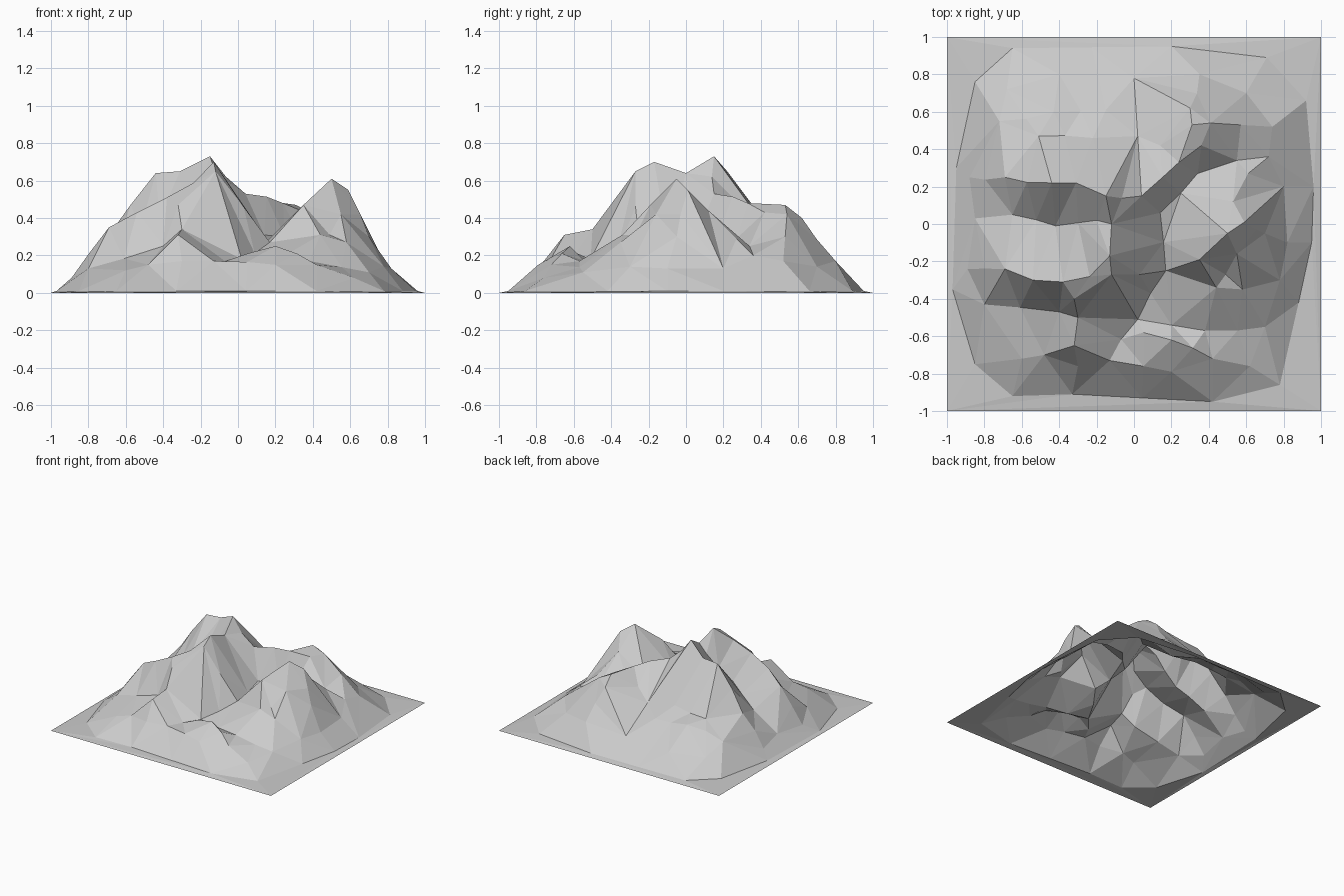
import bpy, random
from mathutils import Vector
from mathutils.geometry import delaunay_2d_cdt

random.seed(4)

# Crest lines of the massif, highest end first
RIDGES = [
    # rear-left arm, from the main summit
    [(-.15, .15, .73), (-.31, .22, .65), (-.44, .22, .64), (-.69, .25, .31), (-.88, .25, .07)],
    # saddle and front-left arm, over the second summit
    [(-.15, .15, .73), (-.12, 0, .64), (-.13, -.17, .70), (-.12, -.27, .65), (-.38, -.31, .51),
     (-.54, -.30, .43), (-.69, -.24, .35), (-.89, -.24, .08)],
    # arm to the north-east summit
    [(-.15, .15, .73), (.04, .15, .53), (.24, .33, .48), (.36, .42, .43), (.31, .53, .47),
     (.41, .54, .42), (.57, .53, .30), (.74, .52, .17)],
    # shoulder above the valley mouth
    [(-.12, -.27, .65), (.03, -.27, .46)],
    # east summit: north arm, then south-west spur
    [(.50, -.05, .61), (.53, .12, .44), (.61, .27, .29)],
    [(.50, -.05, .61), (.35, -.19, .47), (.44, -.34, .31), (.58, -.35, .27)],
    [(.50, -.05, .61), (.59, .01, .55), (.70, -.05, .30), (.82, -.1, .13)],
    # front foothills
    [(-.38, -.31, .51), (-.32, -.40, .47), (-.30, -.50, .34), (-.32, -.65, .31), (-.48, -.70, .15)],
    [(.05, -.58, .21), (.20, -.62, .25), (.42, -.72, .15)],
    # rear foothills
    [(.31, .53, .47), (.30, .62, .40), (.35, .80, .17)],
    [(-.15, .61, .26), (-.43, .60, .28), (-.72, .55, .20)],
]

# Valley floors, highest end first
VALLEYS = [
    [(-.20, .02, .58), (-.42, -.01, .40), (-.65, .05, .25), (-.85, .03, .10)],
    [(.14, .06, .31), (.34, .27, .29), (.55, .34, .25), (.72, .36, .20)],
    [(.14, .06, .31), (.17, -.25, .27), (.02, -.51, .18), (-.13, -.73, .17)],
    [(.02, -.51, .18), (.38, -.57, .17), (.70, -.55, .11)],
    [(-.40, -.47, .25), (-.80, -.43, .13)],
    [(.14, .42, .37), (.02, .47, .29), (-.22, .46, .33), (-.51, .47, .30)],
    [(.55, -.16, .42), (.49, -.27, .31)],
]

# Ring where the slopes meet the flat base sheet
FOOT = [(-.97, -.35), (-.85, -.75), (-.65, -.92), (-.33, -.91), (.42, -.95), (.78, -.86), (.88, -.42),
        (.95, -.1), (.96, .2), (.92, .66), (.71, .89), (.2, .95), (-.65, .94), (-.85, .76), (-.95, .3)]

points, edges = [], []


def add_line(path, step=.17, closed=False):
    """Walk a path, adding slightly roughened points between its corners."""
    path = [Vector(p) for p in path]
    if closed:
        path.append(path[0])
    start = len(points)
    points.append(path[0])
    for a, b in zip(path, path[1:]):
        n = max(1, round((b - a).length / step))
        for i in range(1, n + 1):
            p = a.lerp(b, i / n)
            if i < n and not closed:
                p += Vector([random.uniform(-.015, .015) for _ in range(3)])
            points.append(p)
    edges.extend((i, i + 1) for i in range(start, len(points) - 1))


for line in RIDGES + VALLEYS:
    add_line(line)
add_line([(x, y, .01) for x, y in FOOT], .5, True)
add_line([(-1, -1, 0), (1, -1, 0), (1, 1, 0), (-1, 1, 0)], 9, True)

# Mid-slope points on the outer flanks keep the lower slopes concave
for x, y, z in [(-.6, -.72, .12), (.05, -.76, .165), (.2, -.79, .15), (.62, -.76, .08), (-.3, -.76, .17),
                (-.4, .8, .12), (0, .78, .14), (-.68, .72, .12), (.6, .7, .14), (.8, .2, .13), (.78, -.3, .14)]:
    points.append(Vector((x, y, z)))

# Triangulate along the crest and valley lines
flat, _, faces, origin, _, _ = delaunay_2d_cdt([p.to_2d() for p in points], edges, [], 0, 1e-4)


def height(i):
    if origin[i]:
        return points[origin[i][0]].z
    return min(points, key=lambda p: (p.to_2d() - flat[i]).length).z


mesh = bpy.data.meshes.new("mountain")
mesh.from_pydata([(v.x, v.y, height(i)) for i, v in enumerate(flat)], [], faces)
mesh.update()
mountain = bpy.data.objects.new("mountain", mesh)
bpy.context.collection.objects.link(mountain)
